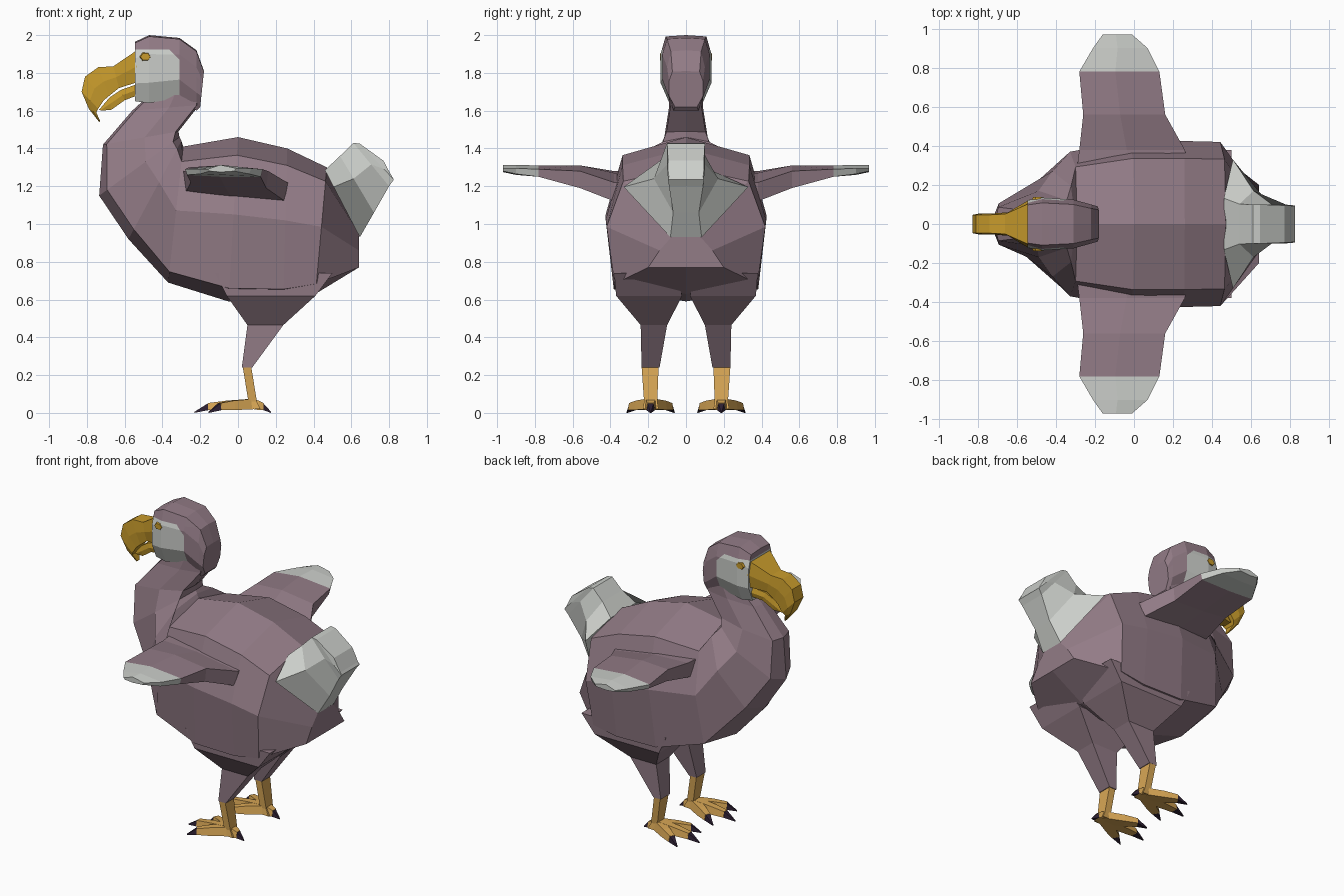
import bpy, bmesh, math
from mathutils import Vector

if "Cube" in bpy.data.objects:
    bpy.data.objects.remove(bpy.data.objects["Cube"])


def material(name, rgb):
    m = bpy.data.materials.new(name)
    m.diffuse_color = (*rgb, 1)
    m.use_nodes = True
    m.node_tree.nodes["Principled BSDF"].inputs["Base Color"].default_value = m.diffuse_color
    return m


PLUM = material("plum feathers", (0.29, 0.20, 0.24))
PALE = material("pale feathers", (0.60, 0.62, 0.59))
BEAK = material("golden beak", (0.58, 0.33, 0.025))
LEG = material("orange leg", (0.68, 0.38, 0.09))
CLAW = material("dark claw", (0.026, 0.014, 0.032))


def loft(name, rings, mats, cuts=(), rule=None):
    """Skin a list of equal-length rings, cap the ends, cut, then colour by rule."""
    bm = bmesh.new()
    vs = [[bm.verts.new(p) for p in r] for r in rings]
    n = len(vs[0])
    for a, b in zip(vs, vs[1:]):
        for i in range(n):
            j = (i + 1) % n
            bm.faces.new((a[i], a[j], b[j], b[i]))
    bm.faces.new(vs[0])
    bm.faces.new(vs[-1])
    bmesh.ops.remove_doubles(bm, verts=bm.verts[:], dist=0.0005)
    for co, no in cuts:
        bmesh.ops.bisect_plane(bm, geom=bm.verts[:] + bm.edges[:] + bm.faces[:],
                               plane_co=co, plane_no=no)
    bmesh.ops.recalc_face_normals(bm, faces=bm.faces[:])
    if rule:
        for f in bm.faces:
            f.material_index = rule(f.calc_center_median())
    me = bpy.data.meshes.new(name)
    bm.to_mesh(me)
    bm.free()
    for m in mats:
        me.materials.append(m)
    ob = bpy.data.objects.new(name, me)
    bpy.context.collection.objects.link(ob)
    return ob


def section(top, bottom, hw, shape):
    """Symmetric ring between two (x, z) points; shape = (side, down) fractions."""
    def pt(u, v):
        return Vector((top[0] + (bottom[0] - top[0]) * v, u * hw,
                       top[1] + (bottom[1] - top[1]) * v))
    return [pt(u, v) for u, v in shape] + [pt(-u, v) for u, v in reversed(shape) if u > 0]


def box_ring(x0, x1, y0, y1, z):
    return [Vector(p) for p in ((x0, y0, z), (x1, y0, z), (x1, y1, z), (x0, y1, z))]


# Body and neck: one faceted skin from rump to throat
TORSO = [(0, 0), (.79, .11), (1, .47), (.9, .92), (0, 1)]
RUMP = [(0, 0), (.3, 0), (.7, .5), (1, 1), (0, 1)]
CHEST = [(0, 0), (.72, .08), (1, .42), (.62, .9), (0, 1)]
NECK = [(0, 0), (.9, .04), (1, .45), (.75, .95), (0, 1)]
body = [((.64, .95), (.64, .77), .20, RUMP),
        ((.47, 1.30), (.41, .63), .42, TORSO),
        ((.26, 1.40), (.24, .59), .425, TORSO),
        ((0, 1.46), (-.05, .59), .425, TORSO),
        ((-.29, 1.41), (-.37, .69), .37, TORSO),
        ((-.30, 1.44), (-.58, .92), .27, CHEST),
        ((-.31, 1.46), (-.735, 1.15), .17, CHEST),
        ((-.315, 1.49), (-.715, 1.42), .115, NECK),
        ((-.205, 1.63), (-.56, 1.60), .09, NECK),
        ((-.20, 1.76), (-.45, 1.70), .09, NECK)]
loft("body_and_neck", [section(*r) for r in body], [PLUM])

# Head with a pale face mask cut in at the front of the cheeks
HEAD = [(0, 0), (.8, .02), (1, .28), (1, .7), (.65, 1)]
head = [((-.18, 1.81), (-.20, 1.62), .09), ((-.22, 1.92), (-.22, 1.60), .10),
        ((-.31, 1.985), (-.31, 1.67), .125), ((-.47, 2.0), (-.47, 1.64), .135),
        ((-.545, 1.965), (-.545, 1.65), .122)]
loft("head", [section(*r, HEAD) for r in head], [PLUM, PALE],
     cuts=[((0, 0, 1.925), (0, 0, 1)), ((-.31, 0, 0), (1, 0, 0)),
           ((-.34, 0, 1.9), (.7, 0, .7))],
     rule=lambda c: int(c.z < 1.925 and c.x < -.31 and c.x + c.z < 1.56))

# Hooked upper beak and slimmer lower beak
BILL = [(0, 0), (.85, 0), (1, .5), (.9, 1), (0, 1)]
upper = [((-.535, 1.92), (-.535, 1.75), .125), ((-.66, 1.835), (-.63, 1.72), .06),
         ((-.74, 1.83), (-.68, 1.68), .055), ((-.81, 1.78), (-.71, 1.655), .055),
         ((-.828, 1.70), (-.74, 1.61), .055), ((-.79, 1.61), (-.75, 1.59), .04),
         ((-.735, 1.54), (-.73, 1.545), .015)]
loft("upper_beak", [section(*r, BILL) for r in upper], [BEAK])
lower = [((-.535, 1.74), (-.535, 1.68), .10), ((-.62, 1.71), (-.60, 1.655), .06),
         ((-.68, 1.67), (-.67, 1.605), .045), ((-.735, 1.605), (-.72, 1.60), .035)]
loft("lower_beak", [section(*r, BILL) for r in lower], [BEAK])

# Pale tail plume
tail = [((.46, 1.285), (.645, .93), .33, [(.4, 0), (1, .25), (.25, 1)]),
        ((.54, 1.36), (.72, 1.06), .17, [(.6, 0), (1, .4), (.4, 1)]),
        ((.61, 1.43), (.80, 1.20), .10, [(1, 0), (1, .5), (.9, 1)]),
        ((.645, 1.425), (.825, 1.235), .10, [(1, 0), (1, .7), (.95, 1)]),
        ((.77, 1.335), (.815, 1.25), .095, [(1, 0), (1, .6), (.95, 1)])]
loft("tail", [section(*r) for r in tail], [PALE])

# Wing stations: y, front x, back x, front top/bottom z, back top/bottom z
WING = [(.30, -.29, .28, 1.29, 1.17, 1.22, 1.10), (.38, -.28, .26, 1.29, 1.18, 1.22, 1.12),
        (.56, -.26, .16, 1.31, 1.22, 1.28, 1.19), (.78, -.28, .13, 1.30, 1.26, 1.29, 1.25),
        (.90, -.21, .07, 1.30, 1.265, 1.295, 1.265), (.97, -.16, -.01, 1.30, 1.28, 1.295, 1.28)]
# Toes: middle joint, end and claw tip relative to the foot centre
TOES = [((-.06, 0), (-.16, 0), (-.23, 0)),
        ((-.03, .06), (-.10, .10), (-.155, .125)),
        ((-.03, -.06), (-.10, -.10), (-.155, -.125)),
        ((.11, 0), (.135, 0), (.175, 0))]


def toe_ring(p, d, w, z0, z1):
    n = Vector((-d.y, d.x, 0)).normalized() * w
    return [Vector((p.x, p.y, 0)) + k * n + Vector((0, 0, z))
            for k, z in ((1, z0), (.7, z1), (-.7, z1), (-1, z0))]


for side, s in (("left", -1), ("right", 1)):
    rings = []
    for y, xf, xb, ft, fb, bt, bb in WING:
        xm = xf + (xb - xf) * .45
        rings.append([Vector(p) for p in (
            (xf, s * y, ft - .01), (xm, s * y, (ft + bt) / 2 + .015), (xb, s * y, bt),
            (xb - .01, s * y, bb), (xm, s * y, (fb + bb) / 2 - .005), (xf + .01, s * y, fb))])
    loft(side + "_wing", rings, [PLUM, PALE], rule=lambda c: int(abs(c.y) > .785))

    # Feathered thigh and bare shank
    loft(side + "_thigh", [box_ring(-.12, .50, s * .06, s * .38, .74),
                           box_ring(-.06, .41, s * .02, s * .37, .62),
                           box_ring(.05, .24, s * .10, s * .24, .465),
                           box_ring(.02, .075, s * .14, s * .235, .24)], [PLUM])
    loft(side + "_shank", [box_ring(.025, .07, s * .145, s * .235, .245),
                           box_ring(.055, .10, s * .152, s * .222, .06),
                           box_ring(.04, .12, s * .145, s * .229, .02)], [LEG])

    # Toes with dark claws
    for i, (mid, end, tip) in enumerate(TOES):
        yc = s * .187
        a = Vector((.08, yc, 0))
        m, e, t = (Vector((x, yc + y, 0)) for x, y in (mid, end, tip))
        loft(f"{side}_toe_{i}", [toe_ring(a, m - a, .035, .02, .075),
                                 toe_ring(m, e - a, .032, .015, .065),
                                 toe_ring(e, e - m, .024, .015, .052)], [LEG])
        loft(f"{side}_claw_{i}", [toe_ring(e, e - m, .022, .014, .05),
                                  toe_ring(t, e - m, .003, 0, .006)], [CLAW])

    # Eye: small six-sided stud on the cheek
    rings = [[Vector((-.49 + r * math.cos(k * math.pi / 3), s * y,
                      1.885 + r * .8 * math.sin(k * math.pi / 3))) for k in range(6)]
             for r, y in ((.032, .125), (.026, .138))]
    loft(side + "_eye", rings, [BEAK])
